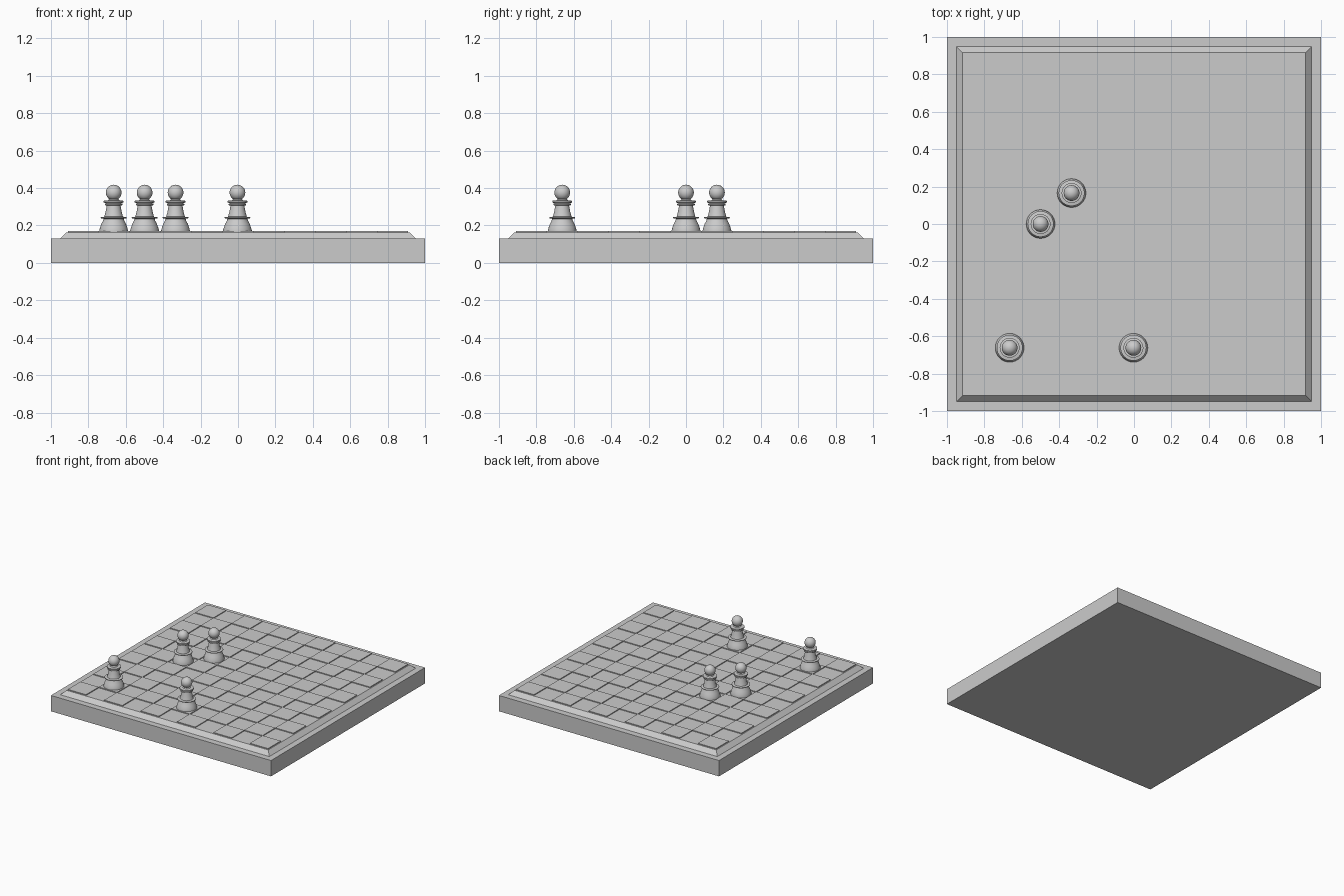
import bpy, bmesh, math

cube = bpy.data.objects.get("Cube")
if cube:
    bpy.data.objects.remove(cube, do_unlink=True)

grey = bpy.data.materials.new("plain_grey")
grey.use_nodes = True
COLOUR = (0.6, 0.6, 0.6, 1)
grey.diffuse_color = COLOUR
grey.node_tree.nodes["Principled BSDF"].inputs["Base Color"].default_value = COLOUR

LOW, HIGH, HALF, COUNT = 0.163, 0.17, 0.91, 11
PITCH = 2 * HALF / COUNT


def finish(name, bm):
    bmesh.ops.recalc_face_normals(bm, faces=bm.faces)
    mesh = bpy.data.meshes.new(name)
    bm.to_mesh(mesh)
    bm.free()
    mesh.materials.append(grey)
    obj = bpy.data.objects.new(name, mesh)
    bpy.context.collection.objects.link(obj)
    return obj


def add_block(bm, x, y, z0, z1, half0, half1):
    """Square block, tapering from half0 at z0 to half1 at z1."""
    rings = []
    for z, h in ((z0, half0), (z1, half1)):
        rings.append([bm.verts.new((x + sx * h, y + sy * h, z))
                      for sx, sy in ((-1, -1), (1, -1), (1, 1), (-1, 1))])
    low, high = rings
    bm.faces.new(low[::-1])
    bm.faces.new(high)
    for i in range(4):
        j = (i + 1) % 4
        bm.faces.new((low[i], low[j], high[j], high[i]))


# Board slab and the sloped playing surface
bm = bmesh.new()
add_block(bm, 0, 0, 0, 0.13, 1, 1)
finish("board_base", bm)

bm = bmesh.new()
add_block(bm, 0, 0, 0.128, LOW, 0.952, HALF + HIGH - LOW)
finish("board_top", bm)

# Alternate squares stand slightly proud
bm = bmesh.new()
for col in range(COUNT):
    for row in range(COUNT):
        if (col + row) % 2 == 0:
            add_block(bm, (col - 5) * PITCH, (row - 5) * PITCH,
                      LOW - 0.002, HIGH, PITCH / 2, PITCH / 2)
finish("raised_squares", bm)

# Pawn outline: radius and height above the board
BODY = [(0, 0), (0.077, 0), (0.077, 0.01), (0.073, 0.025), (0.066, 0.045),
        (0.057, 0.062), (0.054, 0.073), (0.069, 0.076), (0.069, 0.081),
        (0.05, 0.084), (0.043, 0.11), (0.037, 0.143), (0.047, 0.146),
        (0.047, 0.153), (0.04, 0.156), (0.053, 0.16), (0.053, 0.169),
        (0.03, 0.172), (0.022, 0.18), (0, 0.18)]


def add_pawn(name, x, y, z):
    bm = bmesh.new()
    verts = [bm.verts.new((r, 0, h)) for r, h in BODY]
    edges = [bm.edges.new(pair) for pair in zip(verts, verts[1:])]
    bmesh.ops.spin(bm, geom=verts + edges, cent=(0, 0, 0), axis=(0, 0, 1),
                   angle=math.tau, steps=32)
    bmesh.ops.remove_doubles(bm, verts=bm.verts, dist=0.0001)
    ball = bmesh.ops.create_uvsphere(bm, u_segments=32, v_segments=16, radius=0.042)
    bmesh.ops.translate(bm, verts=ball["verts"], vec=(0, 0, 0.213))
    pawn = finish(name, bm)
    pawn.location = (x, y, z)
    bpy.ops.object.select_all(action='DESELECT')
    pawn.select_set(True)
    bpy.context.view_layer.objects.active = pawn
    bpy.ops.object.shade_smooth_by_angle(angle=math.radians(35))


# Pawns standing on their squares
for n, (col, row) in enumerate(((1, 1), (5, 1), (2, 5), (3, 6))):
    add_pawn(f"pawn_{n + 1}", (col - 5) * PITCH - 0.003,
             (row - 5) * PITCH, LOW)
